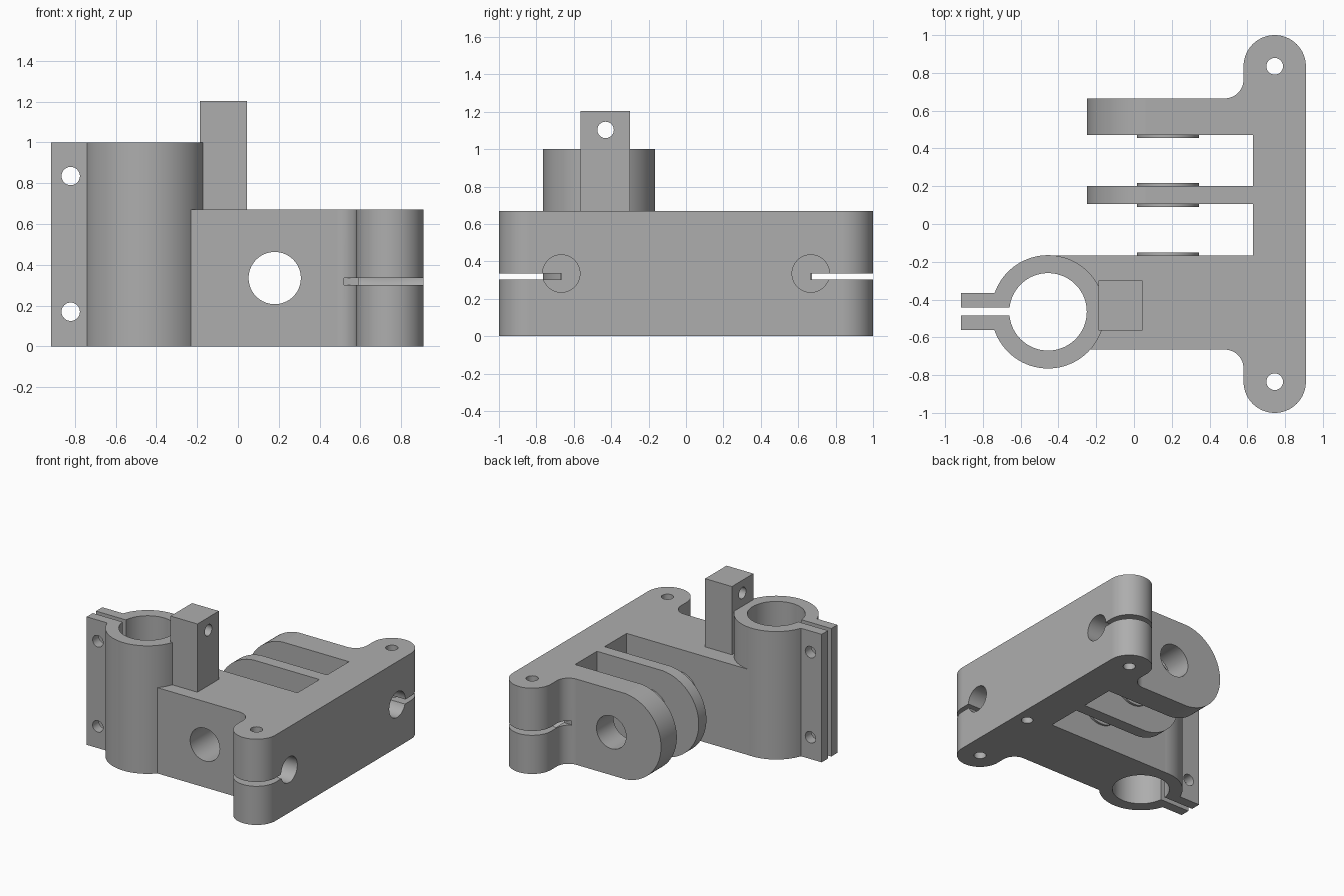
import bpy, bmesh, math
from mathutils import Matrix, Vector

cube = bpy.data.objects.get("Cube")
if cube:
    bpy.data.objects.remove(cube, do_unlink=True)

grey = bpy.data.materials.new("plain grey")
grey.use_nodes = True
grey.diffuse_color = (0.42, 0.42, 0.42, 1)
grey.node_tree.nodes["Principled BSDF"].inputs["Base Color"].default_value = grey.diffuse_color


def finish(name, bm):
    bmesh.ops.recalc_face_normals(bm, faces=bm.faces)
    mesh = bpy.data.meshes.new(name)
    bm.to_mesh(mesh)
    bm.free()
    mesh.materials.append(grey)
    obj = bpy.data.objects.new(name, mesh)
    bpy.context.collection.objects.link(obj)
    return obj


def prism(name, points, low, high, axis="z"):
    """Extrude a closed profile: (x, y) along z, or (x, z) along y."""
    place = (lambda a, b: (a, b, low)) if axis == "z" else (lambda a, b: (a, low, b))
    step = Vector((0, 0, high - low)) if axis == "z" else Vector((0, high - low, 0))
    bm = bmesh.new()
    face = bm.faces.new([bm.verts.new(place(a, b)) for a, b in points])
    moved = bmesh.ops.extrude_face_region(bm, geom=[face])["geom"]
    bmesh.ops.translate(bm, vec=step, verts=[v for v in moved if isinstance(v, bmesh.types.BMVert)])
    return finish(name, bm)


def box(name, x, y, z):
    return prism(name, [(x[0], y[0]), (x[1], y[0]), (x[1], y[1]), (x[0], y[1])], *z)


def rod(name, axis, centre, radius, low, high, sides=64):
    """Cylinder along an axis; centre gives the other two coordinates in order."""
    bm = bmesh.new()
    bmesh.ops.create_cone(bm, cap_ends=True, segments=sides, radius1=radius,
                          radius2=radius, depth=high - low)
    mid = (low + high) / 2
    a, b = centre
    spot, turn = {"x": ((mid, a, b), Matrix.Rotation(math.pi / 2, 4, "Y")),
                  "y": ((a, mid, b), Matrix.Rotation(math.pi / 2, 4, "X")),
                  "z": ((a, b, mid), Matrix.Identity(4))}[axis]
    bmesh.ops.transform(bm, matrix=Matrix.Translation(spot) @ turn, verts=bm.verts)
    return finish(name, bm)


def arc(cx, cy, radius, start, end, steps):
    angles = [math.radians(start + (end - start) * i / steps) for i in range(steps + 1)]
    return [(cx + radius * math.cos(t), cy + radius * math.sin(t)) for t in angles]


def combine(body, tool, operation):
    mod = body.modifiers.new(operation.lower(), "BOOLEAN")
    mod.operation = operation
    mod.solver = "EXACT"
    mod.object = tool
    bpy.context.view_layer.objects.active = body
    bpy.ops.object.modifier_apply(modifier=mod.name)
    bpy.data.objects.remove(tool, do_unlink=True)


HEIGHT, MID = 0.67, 0.335
RING = (-0.455, -0.465)
EAR_X, EAR_Y, EAR_R = 0.745, 0.835, 0.165

# Plan outline: spine with rounded ears, filleted outer arms and inner lug
plan = [(-0.455, -0.166), (-0.455, -0.665)]
plan += arc(0.48, -0.765, 0.1, 90, 0, 12)
plan += arc(EAR_X, -EAR_Y, EAR_R, 180, 360, 32)
plan += arc(EAR_X, EAR_Y, EAR_R, 0, 180, 32)
plan += arc(0.48, 0.765, 0.1, 0, -90, 12)
plan += [(-0.25, 0.665), (-0.25, 0.47), (0.63, 0.47), (0.63, 0.2), (-0.25, 0.2),
         (-0.25, 0.105), (0.63, 0.105), (0.63, -0.166)]
bracket = prism("clamp_bracket", plan, 0, HEIGHT)

# Round the free ends of both lugs
tip = arc(0.086, MID, 0.336, 270, 90, 40)
tip += [(0.086, 0.8), (-0.5, 0.8), (-0.5, -0.1), (0.086, -0.1)]
combine(bracket, prism("lug_rounding", tip, 0.04, 0.8, "y"), "DIFFERENCE")

# Clamp ring, its tabs, the upright post and the thin hinge bosses
added = [rod("clamp_ring", "z", RING, 0.3, 0, 1, 96),
         box("clamp_tabs", (-0.917, -0.6), (-0.56, -0.365), (0, 1)),
         box("post", (-0.187, 0.045), (-0.565, -0.3), (0.4, 1.203))]
for low, high in ((0.455, 0.55), (0.09, 0.217), (-0.25, -0.15)):
    added.append(rod("hinge_boss", "y", (0.18, MID), 0.165, low, high))
for part in added:
    combine(bracket, part, "UNION")

# Bore, clamp slit, hinge hole, post hole and blind screw hole underneath
cuts = [rod("ring_bore", "z", RING, 0.205, -0.1, 1.1, 96),
        box("clamp_slit", (-1, -0.5), (-0.484, -0.443), (-0.1, 1.1)),
        rod("hinge_hole", "y", (0.18, MID), 0.128, -0.9, 0.9),
        rod("post_hole", "x", (-0.43, 1.103), 0.044, -0.3, 0.2, 32),
        rod("base_hole", "z", (0.81, -0.23), 0.042, -0.1, 0.25, 32)]
# Tab screw holes
for z in (0.17, 0.835):
    cuts.append(rod("tab_hole", "y", (-0.82, z), 0.045, -0.7, -0.2, 32))
# Ear sockets, ear slits and ear screw holes on both sides
for side in (-1, 1):
    cuts.append(rod("ear_socket", "x", (side * 0.667, MID), 0.1, 0.59, 1.1))
    cuts.append(box("ear_slit", (0.52, 1.1), sorted((side * 0.665, side * 1.2)), (0.302, 0.336)))
    cuts.append(rod("ear_hole", "z", (EAR_X, side * EAR_Y), 0.044, -0.1, 0.8, 32))
for cutter in cuts:
    combine(bracket, cutter, "DIFFERENCE")

# Smooth the round walls while keeping flat faces clean
bpy.ops.object.select_all(action="DESELECT")
bracket.select_set(True)
bpy.context.view_layer.objects.active = bracket
bpy.ops.object.shade_smooth_by_angle(angle=math.radians(25))
clean = bracket.modifiers.new("clean_normals", "WEIGHTED_NORMAL")
clean.keep_sharp = True
